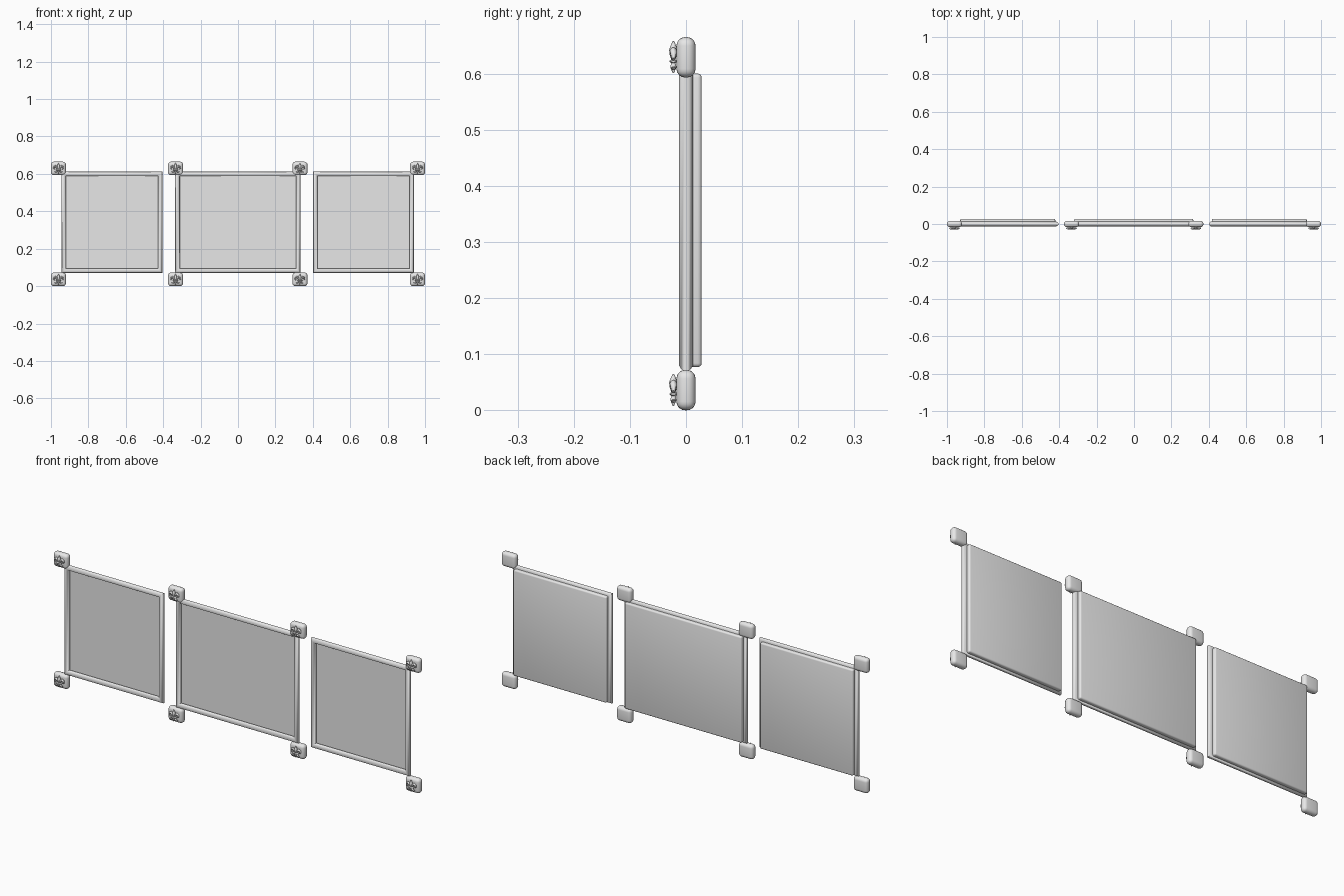
import bpy, bmesh, math
from mathutils import Vector

if "Cube" in bpy.data.objects:
    bpy.data.objects.remove(bpy.data.objects["Cube"])

grey = bpy.data.materials.new("plain grey")
grey.use_nodes = True
grey.diffuse_color = (0.8, 0.8, 0.8, 1)
grey.node_tree.nodes["Principled BSDF"].inputs["Base Color"].default_value = (0.8, 0.8, 0.8, 1)


def finish(bm, name, angle=60):
    bmesh.ops.recalc_face_normals(bm, faces=bm.faces)
    mesh = bpy.data.meshes.new(name)
    bm.to_mesh(mesh)
    bm.free()
    mesh.materials.append(grey)
    obj = bpy.data.objects.new(name, mesh)
    bpy.context.collection.objects.link(obj)
    bpy.ops.object.select_all(action='DESELECT')
    obj.select_set(True)
    bpy.context.view_layer.objects.active = obj
    bpy.ops.object.shade_smooth_by_angle(angle=math.radians(angle))
    return obj


def box(bm, lo, hi):
    verts = bmesh.ops.create_cube(bm, size=1)["verts"]
    for v in verts:
        v.co = [l + (c + 0.5) * (h - l) for c, l, h in zip(v.co, lo, hi)]


# Mitred frame: one round section carried around a rectangle
def frame(name, x0, x1, z0, z1, r=0.0125, sides=12):
    bm = bmesh.new()
    rings = []
    for sx, sz in ((-1, -1), (1, -1), (1, 1), (-1, 1)):
        ring = []
        for i in range(sides):
            a = math.tau * (i + 0.5) / sides
            out = r * math.cos(a)
            x = (x1 - r if sx > 0 else x0 + r) + sx * out
            z = (z1 - r if sz > 0 else z0 + r) + sz * out
            ring.append(bm.verts.new((x, r * math.sin(a), z)))
        rings.append(ring)
    for k in range(4):
        a, b = rings[k], rings[(k + 1) % 4]
        for i in range(sides):
            j = (i + 1) % sides
            bm.faces.new((a[i], a[j], b[j], b[i]))
    return finish(bm, name)


# Backing board with rounded rear edges
def board(name, x0, x1, z0, z1):
    bm = bmesh.new()
    y0, y1 = 0.0095, 0.028
    box(bm, (x0, y0, z0), (x1, y1, z1))
    edges = [e for e in bm.edges if any(v.co.y > 0.02 for v in e.verts)]
    bmesh.ops.bevel(bm, geom=edges, offset=0.007, segments=3, profile=0.5, affect='EDGES')
    return finish(bm, name)


# Tapered tube through (x, z, radius) points, squeezed to lie on the block
def petal(bm, points, y, depth, sides=8):
    pts = [Vector((x, 0, z)) for x, z, _ in points]
    rings = []
    for i, p in enumerate(pts):
        t = (pts[min(i + 1, len(pts) - 1)] - pts[max(i - 1, 0)]).normalized()
        n = Vector((t.z, 0, -t.x))
        ring = []
        for k in range(sides):
            a = math.tau * k / sides
            off = n * math.cos(a) * points[i][2]
            ring.append(bm.verts.new((p.x + off.x, y + depth * points[i][2] * math.sin(a),
                                      p.z + off.z)))
        rings.append(ring)
    for a, b in zip(rings, rings[1:]):
        for k in range(sides):
            j = (k + 1) % sides
            bm.faces.new((a[k], a[j], b[j], b[k]))
    bm.faces.new(rings[0])
    bm.faces.new(rings[-1])


# Rounded corner block
def corner_block(name, x, z):
    bm = bmesh.new()
    box(bm, (x - 0.04, -0.017, z - 0.036), (x + 0.04, 0.017, z + 0.036))
    bmesh.ops.bevel(bm, geom=bm.edges[:], offset=0.0155, segments=5, profile=0.5, affect='EDGES')
    return finish(bm, name)


# Leaf ornament: centre leaf, two curled leaves, band and tails
def ornament(name, x, z):
    bm = bmesh.new()
    y = -0.0225
    petal(bm, [(x, z - 0.006, 0.003), (x, z + 0.006, 0.007), (x, z + 0.014, 0.0075),
               (x, z + 0.023, 0.004), (x, z + 0.029, 0.001)], y, 1.0)
    for s in (-1, 1):
        petal(bm, [(x + s * 0.004, z - 0.006, 0.0025), (x + s * 0.009, z + 0.006, 0.005),
                   (x + s * 0.016, z + 0.012, 0.006), (x + s * 0.023, z + 0.008, 0.005),
                   (x + s * 0.025, z, 0.0035), (x + s * 0.020, z - 0.004, 0.002)], y, 1.1)
        petal(bm, [(x + s * 0.004, z - 0.008, 0.0025), (x + s * 0.008, z - 0.016, 0.004),
                   (x + s * 0.015, z - 0.020, 0.003), (x + s * 0.020, z - 0.017, 0.0012)], y, 1.3)
    petal(bm, [(x, z - 0.008, 0.003), (x, z - 0.018, 0.0045), (x, z - 0.028, 0.001)], y, 1.2)
    petal(bm, [(x - 0.014, z - 0.007, 0.002), (x - 0.01, z - 0.007, 0.0035),
               (x + 0.01, z - 0.007, 0.0035), (x + 0.014, z - 0.007, 0.002)], y, 2.1)
    return finish(bm, name, 50)


# Three framed boards
spans = {"right": (-0.944, -0.404), "centre": (-0.336, 0.334), "left": (0.401, 0.941)}
for side, (x0, x1) in spans.items():
    frame(side + "_frame", x0, x1, 0.07, 0.612)
    board(side + "_board", x0 + 0.015, x1 - 0.017, 0.077, 0.6)

# Corner blocks and ornaments, top and bottom
columns = {"outer_right": -0.96, "inner_right": -0.334, "inner_left": 0.331, "outer_left": 0.96}
for side, x in columns.items():
    for level, z in (("lower", 0.036), ("upper", 0.629)):
        corner_block(f"{level}_{side}_corner", x, z)
        ornament(f"{level}_{side}_ornament", x, z)
